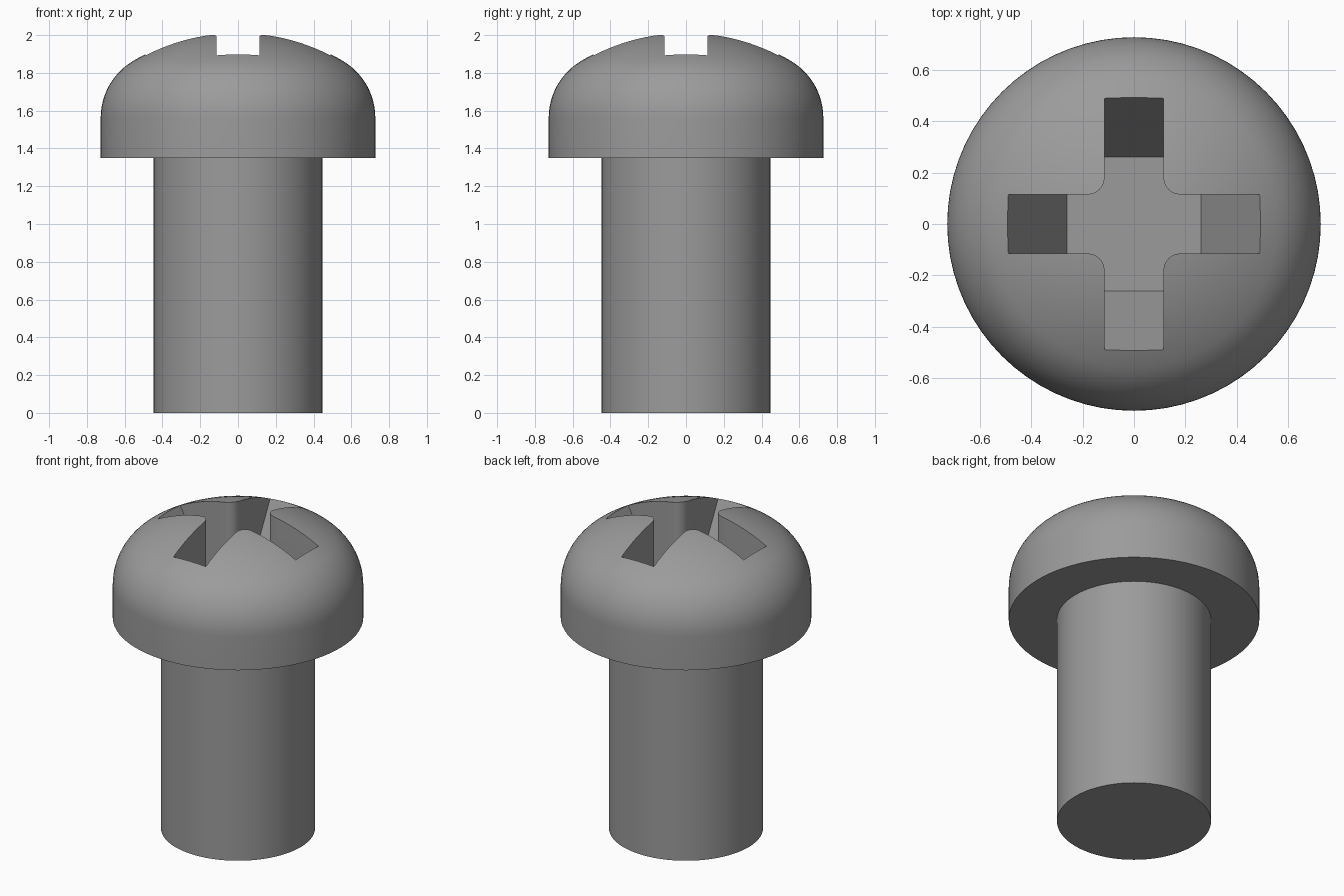
import bpy, bmesh, math

if "Cube" in bpy.data.objects:
    bpy.data.objects.remove(bpy.data.objects["Cube"])

SEG = 72
steel = bpy.data.materials.new("grey steel")
steel.diffuse_color = (0.33, 0.33, 0.33, 1)
steel.use_nodes = True
steel.node_tree.nodes["Principled BSDF"].inputs["Base Color"].default_value = steel.diffuse_color


def make_object(name, bm):
    bmesh.ops.recalc_face_normals(bm, faces=bm.faces)
    mesh = bpy.data.meshes.new(name)
    bm.to_mesh(mesh)
    bm.free()
    ob = bpy.data.objects.new(name, mesh)
    bpy.context.collection.objects.link(ob)
    mesh.materials.append(steel)
    return ob


def select(ob):
    bpy.ops.object.select_all(action='DESELECT')
    ob.select_set(True)
    bpy.context.view_layer.objects.active = ob


def loft(name, rings, cap_start=True, cap_end=True):
    """Skin a list of closed rings of 3D points."""
    bm = bmesh.new()
    loops = [[bm.verts.new(p) for p in ring] for ring in rings]
    n = len(loops[0])
    for a, b in zip(loops, loops[1:]):
        for i in range(n):
            j = (i + 1) % n
            bm.faces.new((a[i], a[j], b[j], b[i]))
    if cap_start:
        bm.faces.new(loops[0][::-1])
    if cap_end:
        bm.faces.new(loops[-1])
    return make_object(name, bm)


def circle(r, z):
    return [(r * math.cos(2 * math.pi * i / SEG),
             r * math.sin(2 * math.pi * i / SEG), z) for i in range(SEG)]


# Shaft: plain cylinder, open where it meets the head
shaft = loft("shaft", [circle(0.447, 0), circle(0.447, 1.35)], cap_end=False)

# Head: straight rim, rounded shoulder tangent to a shallow crown
RIM, CROWN, SHOULDER, APEX = 0.727, 1.08, 0.35, 2.017
crown_z = APEX - CROWN
cx = RIM - SHOULDER
cz = crown_z + math.sqrt((CROWN - SHOULDER) ** 2 - cx ** 2)
meet = math.atan2(cz - crown_z, cx)
profile = [(RIM, 1.35)]
for i in range(13):
    a = meet * i / 12
    profile.append((cx + SHOULDER * math.cos(a), cz + SHOULDER * math.sin(a)))
for i in range(1, 11):
    a = meet + (math.pi / 2 - 0.03 - meet) * i / 10
    profile.append((CROWN * math.cos(a), crown_z + CROWN * math.sin(a)))
head = loft("head", [circle(r, z) for r, z in profile])

# Cross recess: filleted plus shape whose arm ends slope inwards
HALF, FILLET = 0.115, 0.065


def cross(length, z):
    quarter = [(length, -HALF), (length, HALF)]
    c = HALF + FILLET
    for i in range(9):
        a = math.radians(270 - 90 * i / 8)
        quarter.append((c + FILLET * math.cos(a), c + FILLET * math.sin(a)))
    ring = []
    for k in range(4):
        co, si = round(math.cos(k * math.pi / 2)), round(math.sin(k * math.pi / 2))
        ring += [(x * co - y * si, x * si + y * co, z) for x, y in quarter]
    return ring


FLOOR, TOP, SLOPE = 1.44, 2.1, 1.974
cutter = loft("recess_cutter", [cross(0.26, FLOOR),
                                cross(0.26 + (TOP - FLOOR) / SLOPE, TOP)])
cutter.hide_render = True
cut = head.modifiers.new("cross_recess", 'BOOLEAN')
cut.operation = 'DIFFERENCE'
cut.solver = 'EXACT'
cut.object = cutter
select(head)
bpy.ops.object.modifier_apply(modifier=cut.name)
bpy.data.objects.remove(cutter)

# Smooth round surfaces, keep rim and recess edges sharp
for ob in (shaft, head):
    select(ob)
    bpy.ops.object.shade_smooth_by_angle(angle=math.radians(25))
